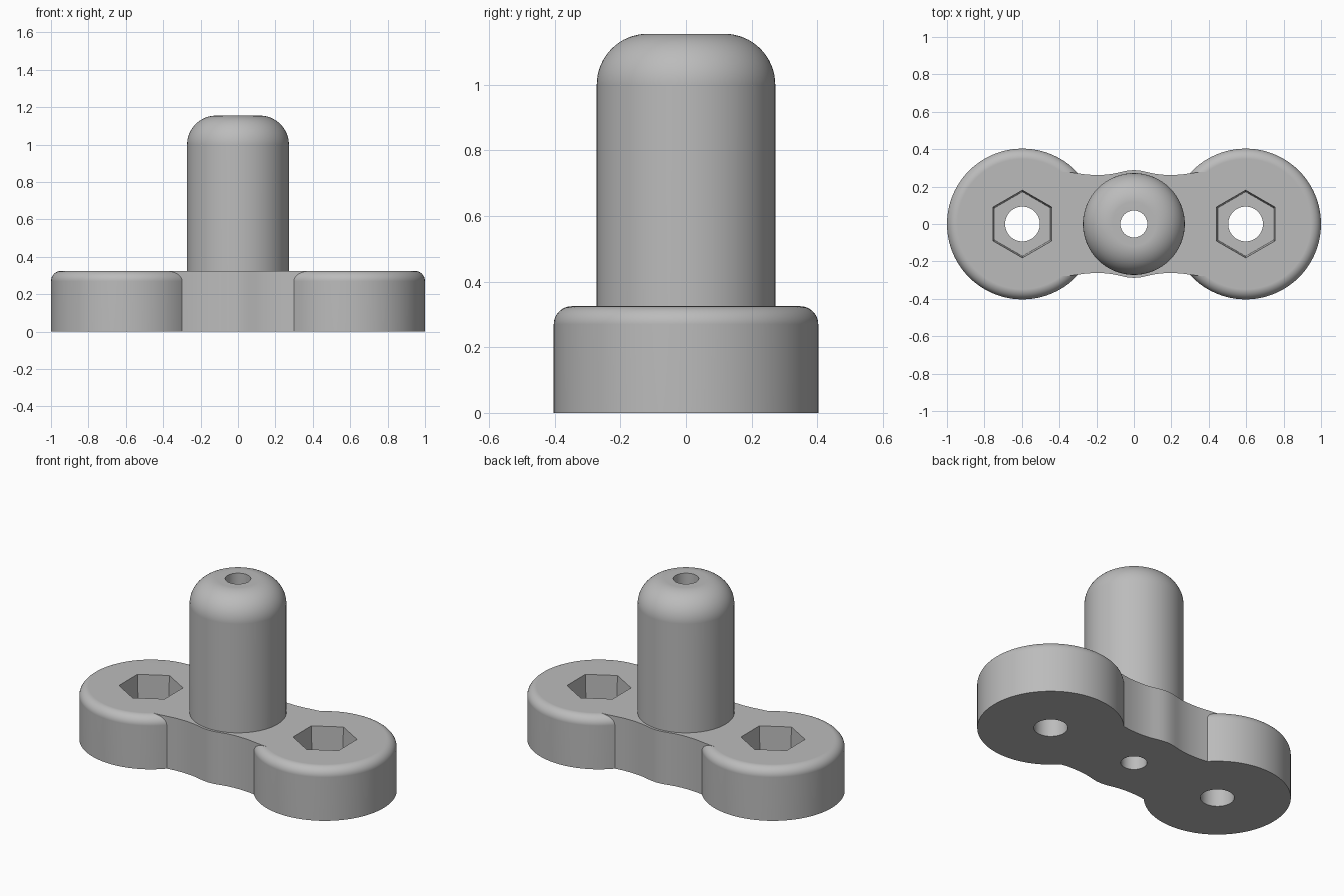
import bpy, bmesh, math
from math import sin, cos, pi

cube = bpy.data.objects.get("Cube")
if cube:
    bpy.data.objects.remove(cube, do_unlink=True)

LOBE_X, LOBE_R, BASE_H = 0.597, 0.403, 0.325
POST_R, POST_TOP = 0.272, 1.155

grey = bpy.data.materials.new("plain grey")
grey.use_nodes = True
GREY = (0.5, 0.5, 0.5, 1)
grey.diffuse_color = GREY
grey.node_tree.nodes["Principled BSDF"].inputs["Base Color"].default_value = GREY


def stack(name, rings):
    """Solid skinned through equal-sized rings of points, capped at both ends."""
    bm = bmesh.new()
    loops = [[bm.verts.new(p) for p in ring] for ring in rings]
    n = len(loops[0])
    for low, high in zip(loops, loops[1:]):
        for i in range(n):
            j = (i + 1) % n
            bm.faces.new((low[i], low[j], high[j], high[i]))
    bm.faces.new(loops[0][::-1])
    bm.faces.new(loops[-1])
    bmesh.ops.recalc_face_normals(bm, faces=bm.faces)
    mesh = bpy.data.meshes.new(name)
    bm.to_mesh(mesh)
    bm.free()
    mesh.materials.append(grey)
    obj = bpy.data.objects.new(name, mesh)
    bpy.context.collection.objects.link(obj)
    return obj


def turned(name, profile, x=0, sides=96):
    """Round solid from (radius, height) pairs; sides=6 puts a corner at +y."""
    return stack(name, [[(x + r * sin(-2 * pi * i / sides), r * cos(2 * pi * i / sides), z)
                         for i in range(sides)] for r, z in profile])


def rounded(radius, bottom, top, fillet, steps):
    arc = [(radius - fillet + fillet * cos(a), top - fillet + fillet * sin(a))
           for a in (pi / 2 * k / steps for k in range(steps + 1))]
    return [(radius, bottom)] + arc


def combine(target, other, operation):
    mod = target.modifiers.new(operation.title(), "BOOLEAN")
    mod.operation = operation
    mod.solver = "EXACT"
    mod.object = other
    bpy.context.view_layer.objects.active = target
    bpy.ops.object.modifier_apply(modifier=mod.name)
    bpy.data.objects.remove(other, do_unlink=True)


# Waist joining the lobes, with a slight swell around the post
half = [(0, .288), (.03, .286), (.06, .280), (.09, .273), (.12, .267), (.16, .263),
        (.20, .262), (.25, .264), (.30, .271), (.36, .279), (.55, .28)]
front = [(-x, -y) for x, y in half[:0:-1]] + [(x, -y) for x, y in half]
outline = front + [(x, -y) for x, y in front[::-1]]
body = stack("mounting_bracket", [[(x, y, z) for x, y in outline] for z in (0, BASE_H)])

# End lobes and central post
for x in (-LOBE_X, LOBE_X):
    combine(body, turned("lobe", rounded(LOBE_R, 0, BASE_H, .055, 8), x), "UNION")
combine(body, turned("post", rounded(POST_R, .15, POST_TOP, .155, 16)), "UNION")

# Hexagonal nut pockets, bolt holes and the bore through the post
for x in (-LOBE_X, LOBE_X):
    combine(body, turned("nut_pocket", [(.172, .12), (.181, .33)], x, 6), "DIFFERENCE")
    combine(body, turned("bolt_hole", [(.093, -.1), (.093, .5)], x, 48), "DIFFERENCE")
combine(body, turned("bore", [(.072, -.1), (.072, 1.3)], 0, 48), "DIFFERENCE")

# Smooth rounded surfaces, crisp edges
bpy.ops.object.select_all(action="DESELECT")
body.select_set(True)
bpy.context.view_layer.objects.active = body
bpy.ops.object.shade_smooth_by_angle(angle=math.radians(30))
weighted = body.modifiers.new("Weighted Normals", "WEIGHTED_NORMAL")
weighted.keep_sharp = True
